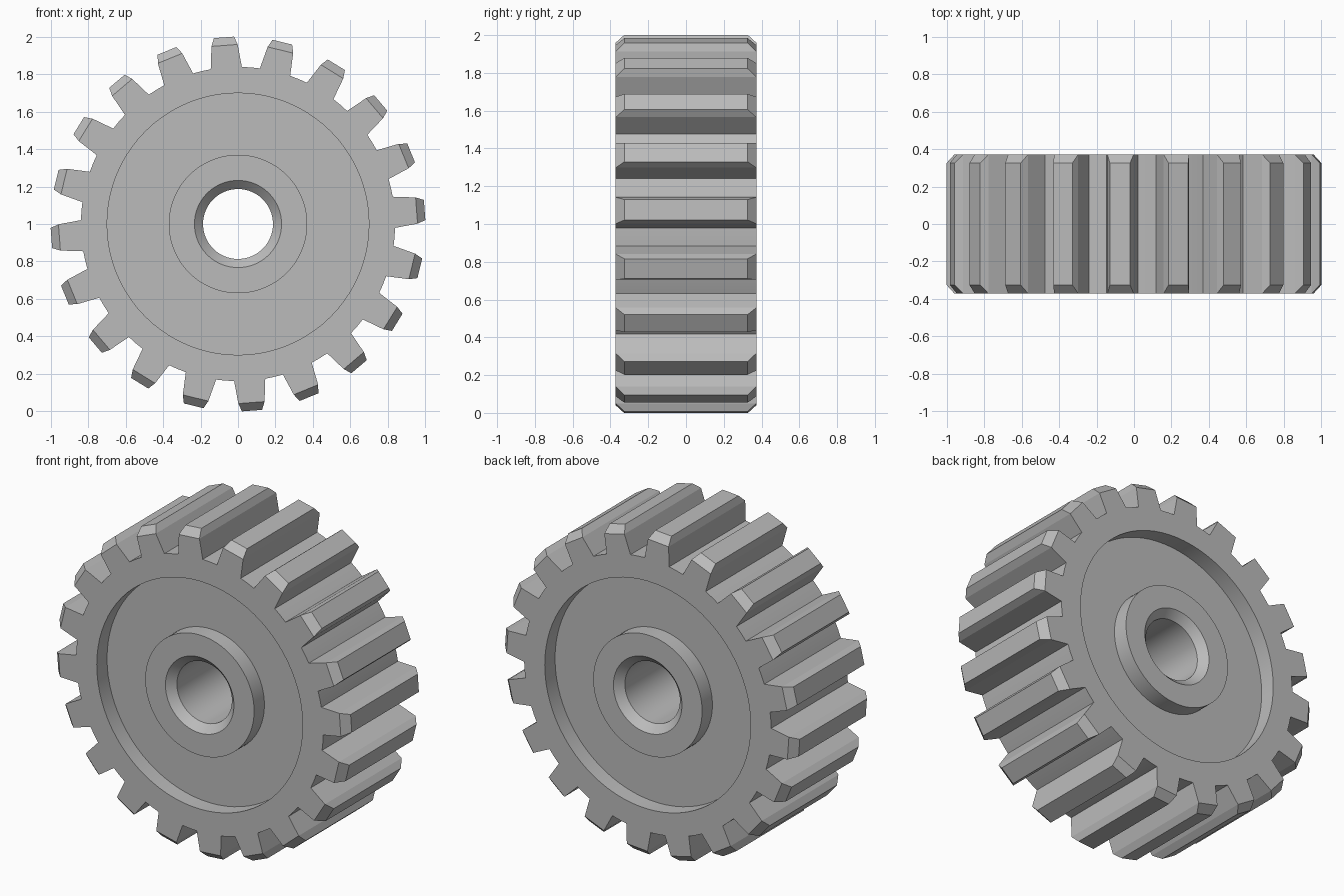
import bpy, bmesh, math

if "Cube" in bpy.data.objects:
    bpy.data.objects.remove(bpy.data.objects["Cube"], do_unlink=True)

TEETH = 20
PHASE = 4.3            # degrees from +x to the first tooth
PITCH = 360 / TEETH
HALF = 0.372           # half thickness
CHAMFER = 0.046
ROOT, SHOULDER, TIP = 0.84, 0.96, 1.002

steel = bpy.data.materials.new("steel grey")
steel.use_nodes = True
colour = (0.5, 0.5, 0.5, 1)
steel.diffuse_color = colour
steel.node_tree.nodes["Principled BSDF"].inputs["Base Color"].default_value = colour

bm = bmesh.new()


def point(radius, degrees, y):
    a = math.radians(degrees)
    return bm.verts.new((radius * math.cos(a), y, 1 + radius * math.sin(a)))


def ring(radius, y, offsets=(-4.5, 0, 4.5, 9)):
    """Closed loop with four points per tooth."""
    return [point(radius, PHASE + PITCH * i + o, y)
            for i in range(TEETH) for o in offsets]


def bridge(a, b):
    n = len(a)
    for i in range(n):
        j = (i + 1) % n
        bm.faces.new((a[i], a[j], b[j], b[i]))


# Root loops on both ends: tooth base, tooth middle, tooth base, gap middle
root_offsets = (-5.7, 0, 5.7, 9)
front_root = ring(ROOT, -HALF, root_offsets)
back_root = ring(ROOT, HALF, root_offsets)

# Recessed faces, hub and chamfered bore, as one lathed section
half_section = [(0.7, HALF), (0.7, HALF - 0.1), (0.37, HALF - 0.1),
                (0.37, HALF), (0.233, HALF), (0.187, HALF - CHAMFER)]
section = [(r, -y) for r, y in half_section] + half_section[::-1]
loops = [front_root] + [ring(r, y) for r, y in section] + [back_root]
for a, b in zip(loops, loops[1:]):
    bridge(a, b)

# Teeth, with ends chamfered at the tips, and the gaps between them
for i in range(TEETH):
    centre = PHASE + PITCH * i
    k = 4 * i
    ends = []
    for y, root in ((-HALF, front_root), (HALF, back_root)):
        tip_y = math.copysign(HALF - CHAMFER, y)
        outline = [root[k], point(SHOULDER, centre - 4.2, y),
                   point(TIP, centre - 3.1, tip_y),
                   point(TIP, centre + 3.1, tip_y),
                   point(SHOULDER, centre + 4.2, y), root[k + 2]]
        bm.faces.new((outline[0], outline[1], outline[4], outline[5], root[k + 1]))
        bm.faces.new(outline[1:5])
        ends.append(outline)
    front, back = ends
    for j in range(5):
        bm.faces.new((front[j], front[j + 1], back[j + 1], back[j]))
    for j in (k + 2, k + 3):
        n = (j + 1) % len(front_root)
        bm.faces.new((front_root[j], front_root[n], back_root[n], back_root[j]))

bmesh.ops.recalc_face_normals(bm, faces=bm.faces)
mesh = bpy.data.meshes.new("gear_wheel")
bm.to_mesh(mesh)
bm.free()
mesh.materials.append(steel)
gear = bpy.data.objects.new("gear_wheel", mesh)
bpy.context.collection.objects.link(gear)

# Round walls smooth, tooth facets crisp
bpy.ops.object.select_all(action="DESELECT")
gear.select_set(True)
bpy.context.view_layer.objects.active = gear
bpy.ops.object.shade_smooth_by_angle(angle=math.radians(10))
